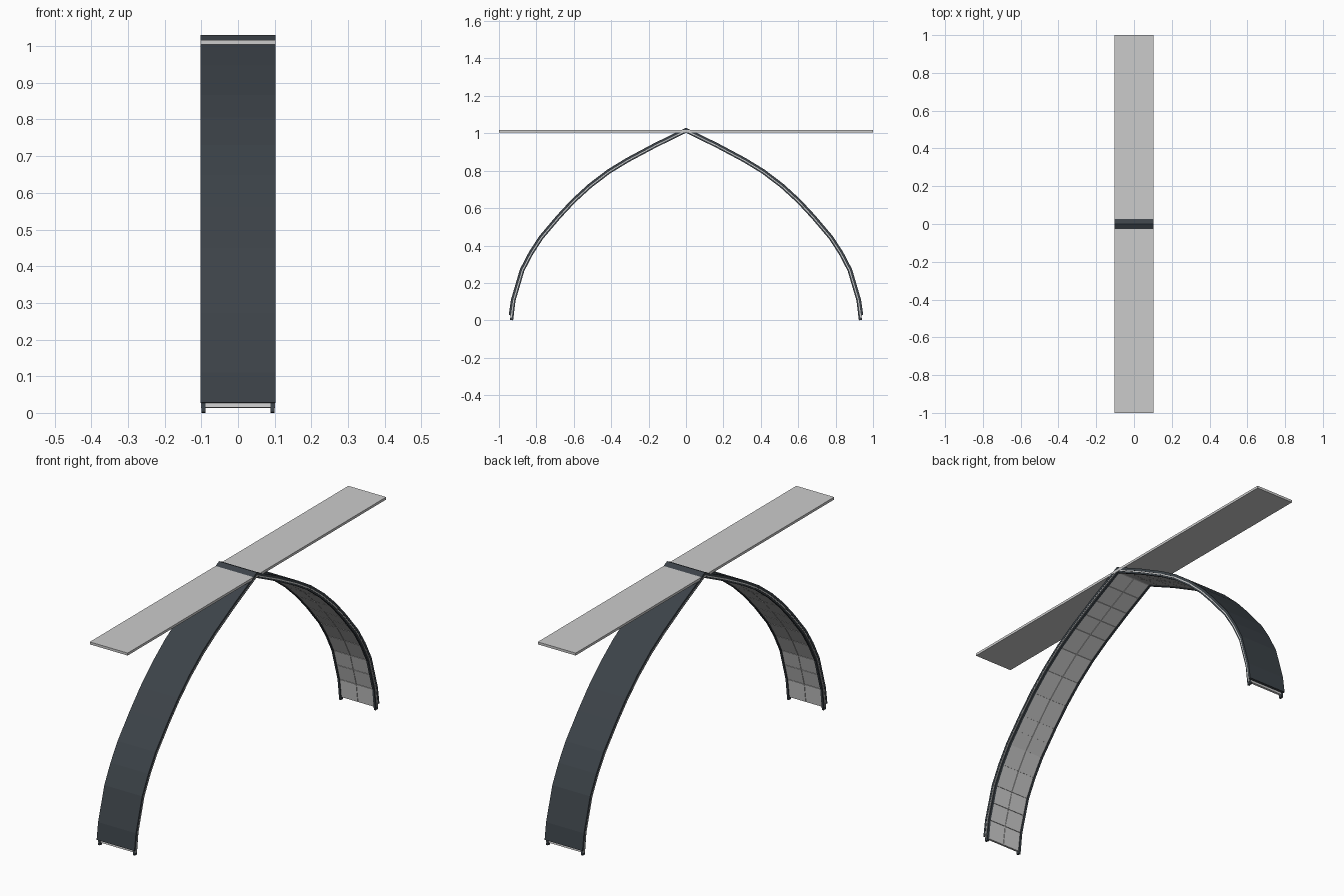
import bpy, bmesh
from mathutils import Vector

if "Cube" in bpy.data.objects:
    bpy.data.objects.remove(bpy.data.objects["Cube"])

W = 0.1025          # half width of the strip and the plank
HALF = [(0, 1.03), (.17, .947), (.32, .867), (.42, .806), (.52, .73), (.61, .648),
        (.69, .562), (.785, .45), (.84, .365), (.888, .273), (.936, .11)]

dark = bpy.data.materials.new("dark_shell")
dark.diffuse_color = (0.045, 0.055, 0.065, 1)
dark.use_nodes = True
dark.node_tree.nodes["Principled BSDF"].inputs["Base Color"].default_value = dark.diffuse_color


def arch(foot_z):
    """Outer arch line from left foot to right foot, ending at foot_z."""
    right = [Vector(p) for p in HALF] + [Vector((.948 + (.02 - foot_z) * .05, foot_z))]
    return [Vector((-p.x, p.y)) for p in reversed(right[1:])] + right


def split(pts, step):
    """Divide long stretches so that the tile rows are even."""
    out = [pts[0]]
    for a, b in zip(pts, pts[1:]):
        n = max(1, round((b - a).length / step))
        out += [a.lerp(b, i / n) for i in range(1, n + 1)]
    return out


def offset(pts, d):
    """Mitred inward offset of the arch line."""
    res = []
    for i, p in enumerate(pts):
        t1 = (p - pts[i - 1]).normalized() if i else None
        t2 = (pts[i + 1] - p).normalized() if i < len(pts) - 1 else None
        t1, t2 = t1 or t2, t2 or t1
        n1, n2 = Vector((t1.y, -t1.x)), Vector((t2.y, -t2.x))
        m = (n1 + n2).normalized()
        res.append(p + m * d / m.dot(n1))
    return res


def add_sweep(bm, outer, inner, x0, x1):
    """Closed bar between two lines and two x positions."""
    rings = [[bm.verts.new((x, q.x, q.y)) for q, x in
              ((o, x0), (o, x1), (i, x1), (i, x0))] for o, i in zip(outer, inner)]
    for a, b in zip(rings, rings[1:]):
        for k in range(4):
            bm.faces.new((a[k], a[k - 1], b[k - 1], b[k]))
    bm.faces.new(rings[0])
    bm.faces.new(rings[-1][::-1])


def finish(bm, name, mat=None):
    bmesh.ops.recalc_face_normals(bm, faces=bm.faces)
    me = bpy.data.meshes.new(name)
    bm.to_mesh(me)
    bm.free()
    ob = bpy.data.objects.new(name, me)
    bpy.context.collection.objects.link(ob)
    if mat:
        me.materials.append(mat)
    return ob


# Flat plank through the apex
bm = bmesh.new()
add_sweep(bm, [Vector((-1, 1.017)), Vector((1, 1.017))],
          [Vector((-1, 1.005)), Vector((1, 1.005))], -W, W)
finish(bm, "plank")

# Dark outer covering of the arch
line = split(arch(.028), .085)
bm = bmesh.new()
add_sweep(bm, line, offset(line, .012), -W, W)
finish(bm, "outer_shell", dark)

# Grey backing layer, just showing below the covering
line = split(arch(.016), .085)
bm = bmesh.new()
add_sweep(bm, offset(line, .010), offset(line, .017), -W + .001, W - .001)
finish(bm, "backing_layer")

# Grey inner tiles in two columns with fine gaps
a, b = offset(line, .016), offset(line, .021)
bm = bmesh.new()
for i in range(len(line) - 1):
    gap = .001 / (b[i + 1] - b[i]).length
    outer = [a[i].lerp(a[i + 1], gap), a[i].lerp(a[i + 1], 1 - gap)]
    inner = [b[i].lerp(b[i + 1], gap), b[i].lerp(b[i + 1], 1 - gap)]
    for x0, x1 in ((-.092, -.001), (.001, .092)):
        add_sweep(bm, outer, inner, x0, x1)
finish(bm, "inner_tiles")

# Dark edge ribs that end in small feet
line = split(arch(.0), .085)
a, b = offset(line, .008), offset(line, .025)
low = min(p.y for p in (a[0], b[0]))
for q in (a, b):
    for k in (0, -1):
        q[k].y -= low
for side, x in (("left", -.094), ("right", .094)):
    bm = bmesh.new()
    add_sweep(bm, a, b, x - .005, x + .005)
    finish(bm, side + "_edge_rib", dark)
